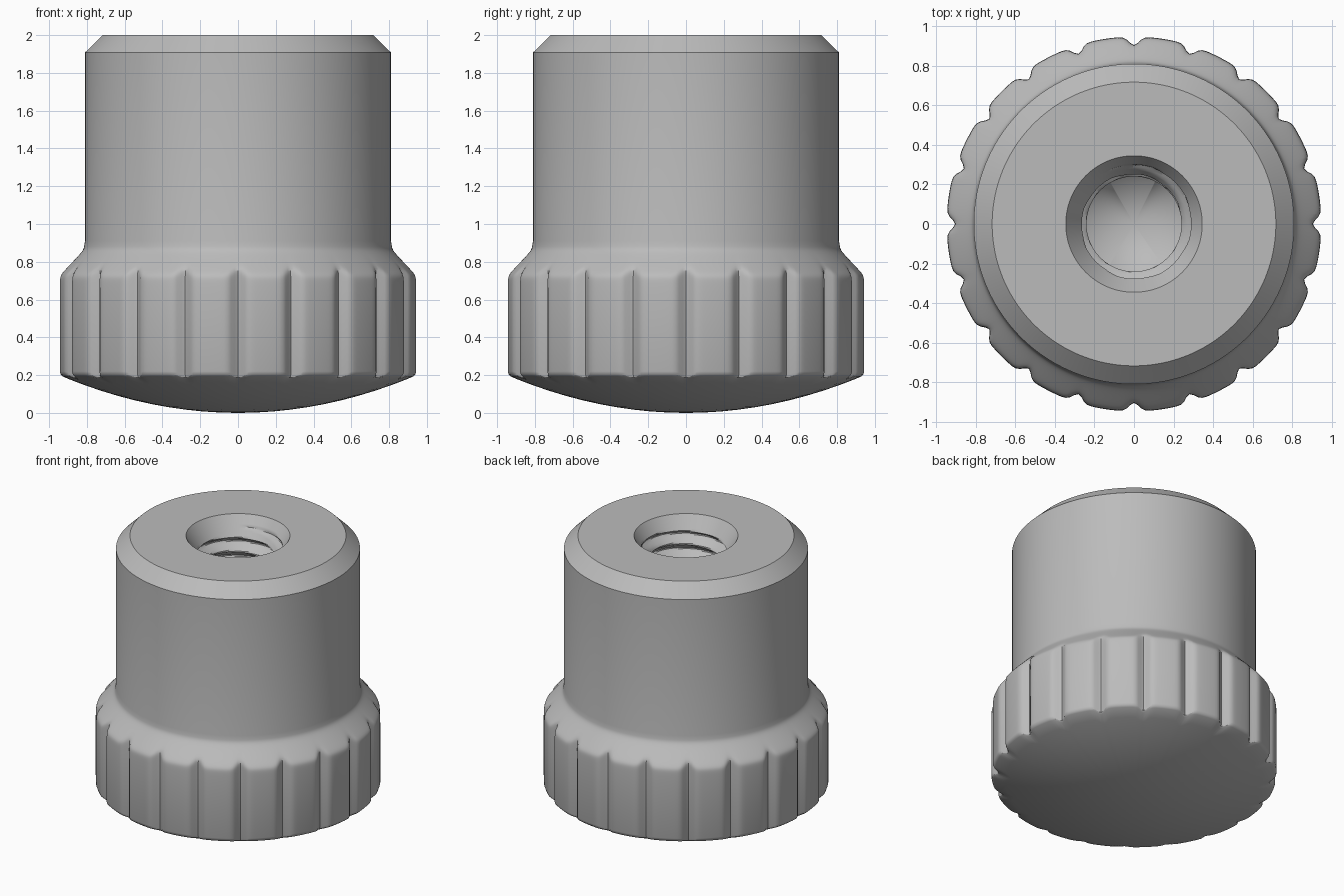
import bpy
import bmesh
from math import cos, sin, exp, tau, sqrt, radians

cube = bpy.data.objects.get("Cube")
if cube:
    bpy.data.objects.remove(cube, do_unlink=True)

GROOVES = 20
SEGMENTS = GROOVES * 16
GRIP_RADIUS = 0.947
BODY_RADIUS = 0.81
BORE_RADIUS = 0.24
PITCH = 0.11

grey = bpy.data.materials.new("plain grey")
grey.use_nodes = True
colour = (0.5, 0.5, 0.5, 1)
grey.diffuse_color = colour
grey.node_tree.nodes["Principled BSDF"].inputs["Base Color"].default_value = colour


def soft_min(a, b, k):
    return (a + b - sqrt((a - b) ** 2 + k * k)) / 2


def grip(angle):
    """Scalloped grip radius with narrow rounded grooves."""
    step = tau / GROOVES
    away = abs((angle + step / 2) % step - step / 2) * GRIP_RADIUS
    return GRIP_RADIUS - 0.043 * exp(-(away / 0.035) ** 2)


def dome(r):
    return 0.2 * (r / GRIP_RADIUS) ** 2


def shoulder(z, angle):
    """Sloped shoulder blended into the grip below and the body above."""
    slope = 0.83 + 0.845 - z
    r = soft_min(slope, grip(angle), 0.016)
    return -soft_min(-r, -BODY_RADIUS, 0.02)


def bore(z, angle):
    """Helical thread opened by the countersink."""
    turn = ((z - 1.93) / PITCH - (angle - radians(110)) / tau) % 1
    wave = min(1, max(0, abs(turn - 0.5) * 2.6 - 0.15))
    countersink = 0.345 - (2 - z) * 0.66
    return max(BORE_RADIUS + 0.06 * wave, countersink)


# Each ring is a rule giving radius and height for an angle
rings = []


def plain(r, z):
    rings.append(lambda a: (r, z))


# Domed base
for i in range(1, 10):
    t = i / 10
    rings.append(lambda a, t=t: (grip(a) * t, dome(grip(a) * t)))
for inset, lift in ((0.016, 0), (0.005, 0.006), (0, 0.02)):
    rings.append(lambda a, i=inset, l=lift: (grip(a) - i, dome(grip(a) - i) + l))

# Grooved grip and shoulder
for i in range(26):
    z = 0.64 + i * 0.01
    rings.append(lambda a, z=z: (shoulder(z, a), z))

# Plain body, top chamfer and countersunk rim
plain(BODY_RADIUS, 0.91)
plain(BODY_RADIUS, 1.908)
plain(0.717, 2)
plain(0.345, 2)

# Threaded bore
bore_floor = 0.98
steps = 108
for i in range(1, steps):
    z = 2 - (2 - bore_floor) * i / steps
    rings.append(lambda a, z=z: (bore(z, a), z))
plain(BORE_RADIUS, bore_floor)

# Skin the rings and close both ends at the axis
bm = bmesh.new()
angles = [tau * i / SEGMENTS for i in range(SEGMENTS)]
loops = []
for ring in rings:
    loop = []
    for a in angles:
        r, z = ring(a)
        loop.append(bm.verts.new((r * sin(a + tau / 4), -r * cos(a + tau / 4), z)))
    loops.append(loop)
base_point = bm.verts.new((0, 0, 0))
drill_point = bm.verts.new((0, 0, bore_floor - 0.2))
for i in range(SEGMENTS):
    j = (i + 1) % SEGMENTS
    for low, high in zip(loops, loops[1:]):
        bm.faces.new((low[i], low[j], high[j], high[i]))
    bm.faces.new((base_point, loops[0][j], loops[0][i]))
    bm.faces.new((drill_point, loops[-1][i], loops[-1][j]))
bmesh.ops.recalc_face_normals(bm, faces=bm.faces)

mesh = bpy.data.meshes.new("threaded_knob")
bm.to_mesh(mesh)
bm.free()
mesh.materials.append(grey)
knob = bpy.data.objects.new("threaded_knob", mesh)
bpy.context.collection.objects.link(knob)
bpy.ops.object.select_all(action="DESELECT")
knob.select_set(True)
bpy.context.view_layer.objects.active = knob
bpy.ops.object.shade_smooth_by_angle(angle=radians(30))
